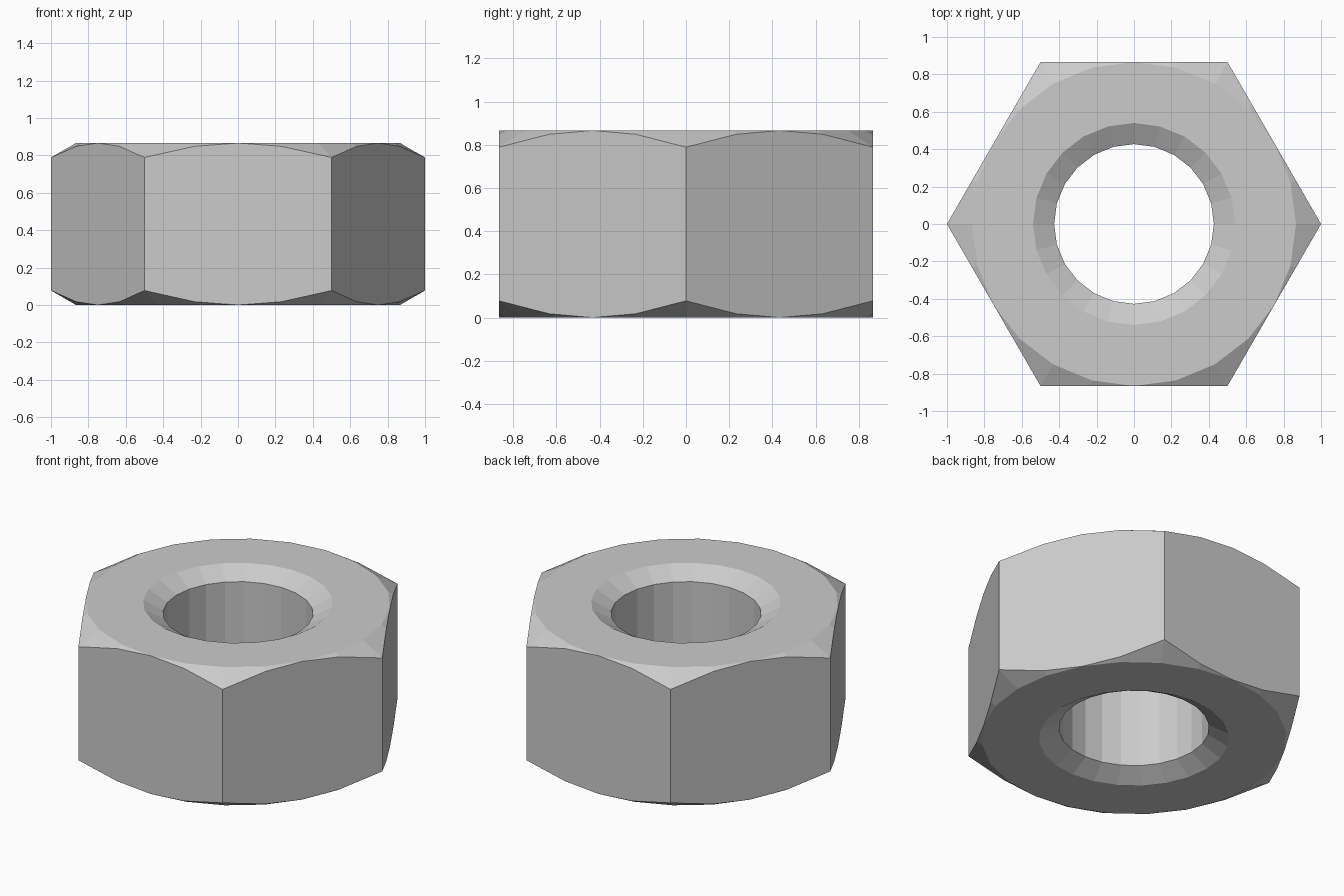
import bpy, bmesh
from math import pi, sin, cos, tan, radians

if "Cube" in bpy.data.objects:
    bpy.data.objects.remove(bpy.data.objects["Cube"])

SIDES = 24
HEIGHT = 0.866
FLAT = cos(pi / 6)         # centre to flat; hexagon corners are at radius 1
BORE, MOUTH = 0.427, 0.54  # bore and countersink radii
SLOPE = tan(radians(30))   # chamfer slope


def hex_radius(a):
    return FLAT / cos(a % (pi / 3) - pi / 6)


def section(a):
    """Closed radial cross-section (radius, z) at angle a."""
    r = hex_radius(a)
    drop = (r - FLAT) * SLOPE
    sink = (MOUTH - BORE) * SLOPE
    lower = [(BORE, sink), (MOUTH, 0), (FLAT, 0), (r, drop)]
    return lower + [(x, HEIGHT - z) for x, z in reversed(lower)]


# Sweep the section around the axis
bm = bmesh.new()
rings = []
for i in range(SIDES):
    a = 2 * pi * i / SIDES
    rings.append([bm.verts.new((r * cos(a), r * sin(a), z)) for r, z in section(a)])
for i in range(SIDES):
    p, q = rings[i], rings[(i + 1) % SIDES]
    for j in range(len(p)):
        k = (j + 1) % len(p)
        bm.faces.new((p[j], q[j], q[k], p[k]))

# Chamfer meets the flats at their middles
bmesh.ops.remove_doubles(bm, verts=bm.verts[:], dist=1e-4)
bmesh.ops.recalc_face_normals(bm, faces=bm.faces[:])

mesh = bpy.data.meshes.new("hex_nut")
bm.to_mesh(mesh)
bm.free()
nut = bpy.data.objects.new("hex_nut", mesh)
bpy.context.collection.objects.link(nut)
